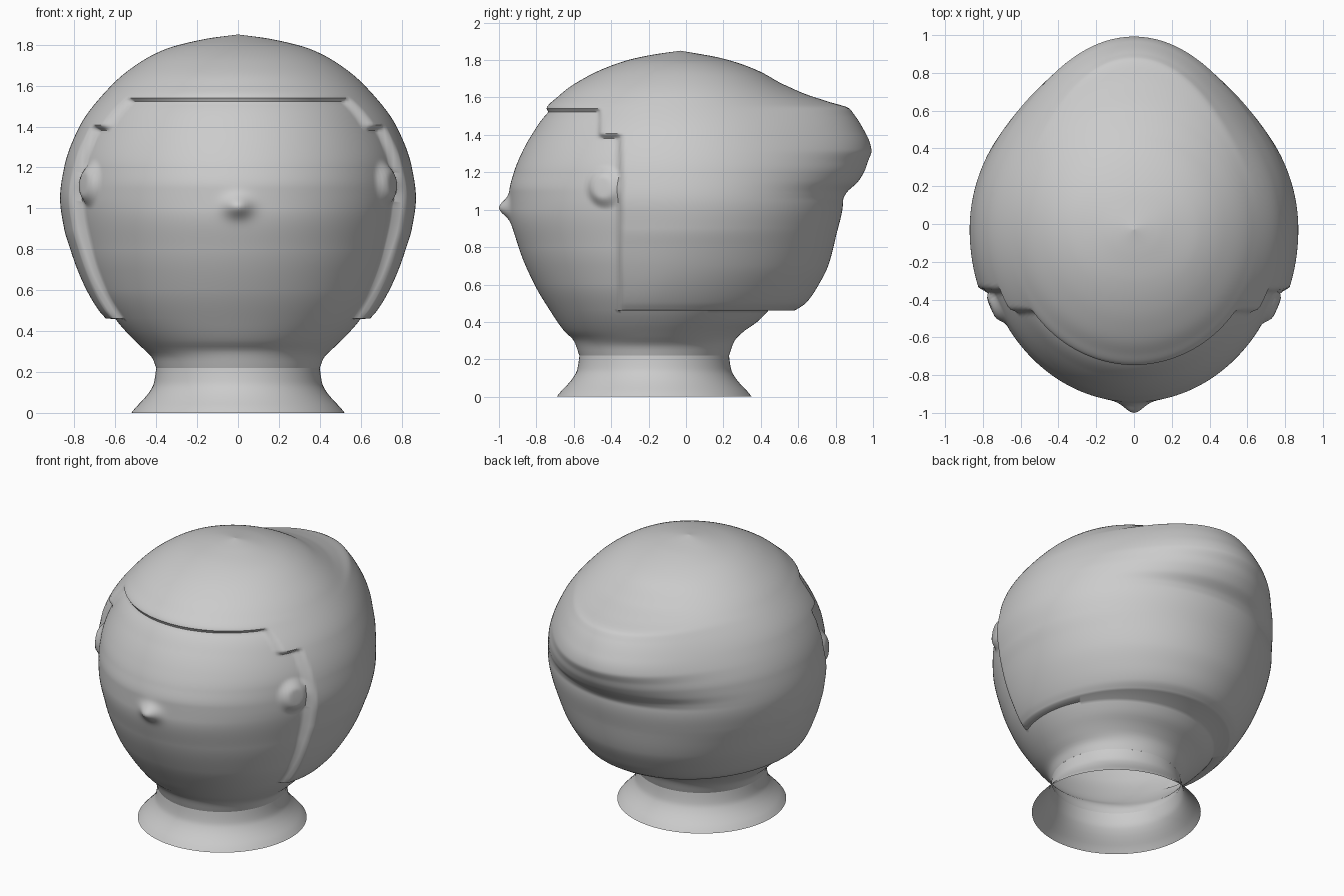
import bpy, bmesh, math

if "Cube" in bpy.data.objects:
    bpy.data.objects.remove(bpy.data.objects["Cube"])


def curve(points):
    """Monotone cubic curve through (z, value) points."""
    n = len(points)
    d = [(points[i + 1][1] - points[i][1]) / (points[i + 1][0] - points[i][0]) for i in range(n - 1)]
    m = [d[0]] + [0 if a * b <= 0 else 2 * a * b / (a + b) for a, b in zip(d, d[1:])] + [d[-1]]

    def f(z):
        z = min(max(z, points[0][0]), points[-1][0])
        i = next((k for k in range(n - 1) if z <= points[k + 1][0]), n - 2)
        (z0, v0), (z1, v1) = points[i], points[i + 1]
        h = z1 - z0
        t = (z - z0) / h
        return (v0 * (1 + 2 * t) * (1 - t) ** 2 + m[i] * h * t * (1 - t) ** 2
                + v1 * t * t * (3 - 2 * t) + m[i + 1] * h * t * t * (t - 1))
    return f


def step(v, a, b):
    t = min(max((v - a) / (b - a), 0), 1)
    return t * t * (3 - 2 * t)


def gauss(*terms):
    return math.exp(-0.5 * sum((v / s) ** 2 for v, s in terms))


def loft(name, rings):
    """Skin open rings of equal point count."""
    bm = bmesh.new()
    vs = [[bm.verts.new(p) for p in r] for r in rings]
    for a, b in zip(vs, vs[1:]):
        for i in range(len(a)):
            j = (i + 1) % len(a)
            bm.faces.new((a[i], a[j], b[j], b[i]))
    bmesh.ops.remove_doubles(bm, verts=bm.verts, dist=1e-5)
    bmesh.ops.recalc_face_normals(bm, faces=bm.faces)
    me = bpy.data.meshes.new(name)
    bm.to_mesh(me)
    bm.free()
    ob = bpy.data.objects.new(name, me)
    bpy.context.collection.objects.link(ob)
    bpy.ops.object.select_all(action='DESELECT')
    ob.select_set(True)
    bpy.context.view_layer.objects.active = ob
    bpy.ops.object.shade_smooth_by_angle(angle=math.radians(50))
    return ob


# Profiles: centre line, face (skin) and hair half width / front / back
centre = curve([(.22, -.17), (.46, -.15), (.7, -.08), (1.0, -.03), (1.85, -.03)])
face_w = curve([(.22, .40), (.27, .42), (.32, .47), (.4, .55), (.46, .60), (.6, .69), (.8, .765),
                (1.05, .81), (1.2, .80), (1.4, .73), (1.53, .64), (1.85, 0)])
face_f = curve([(.22, -.57), (.3, -.60), (.35, -.65), (.45, -.72), (.6, -.81), (.8, -.895),
                (1.0, -.943), (1.1, -.943), (1.2, -.92), (1.3, -.88), (1.4, -.825), (1.53, -.725), (1.85, -.03)])
face_b = curve([(.22, .23), (.3, .26), (.35, .31), (.4, .38), (.46, .44), (.7, .65), (1.05, .76),
                (1.5, .6), (1.85, -.03)])
hair_w = curve([(.46, .645), (.5, .68), (.6, .74), (.7, .785), (.8, .82), (.9, .85), (1.05, .87),
                (1.2, .85), (1.4, .775), (1.6, .62), (1.7, .5), (1.78, .35), (1.83, .15), (1.85, 0)])
hair_f = curve([(.46, -.76), (.8, -.94), (1.05, -.98), (1.3, -.91), (1.53, -.755), (1.56, -.735),
                (1.6, -.69), (1.65, -.63), (1.7, -.55), (1.75, -.45), (1.8, -.31), (1.83, -.17), (1.85, -.03)])
hair_b = curve([(.46, .58), (.5, .64), (.6, .71), (.7, .76), (.85, .80), (1.05, .84), (1.2, .84),
                (1.3, .81), (1.4, .76), (1.5, .70), (1.6, .60), (1.7, .465), (1.75, .37), (1.81, .19), (1.85, -.03)])
# Extra reach of the swept-back tuft
tuft = curve([(.9, 0), (1.05, 0), (1.09, .018), (1.15, .08), (1.25, .14), (1.32, .19), (1.4, .205),
              (1.5, .205), (1.54, .21), (1.58, .13), (1.63, .045), (1.7, 0), (1.85, 0)])


def head_ring(z, hair_on, n=288):
    cy, ring = centre(z), []
    fw, ff, fb = face_w(z), face_f(z), face_b(z)
    hw, hf, hb, tf = hair_w(z), hair_f(z), hair_b(z), tuft(z)
    for i in range(n):
        a = 2 * math.pi * i / n
        s, c = math.sin(a), math.cos(a)
        fx, fy = fw * s, cy + c * ((fb - cy) if c > 0 else (cy - ff))
        hx, hy = hw * s, cy + c * ((hb - cy) if c > 0 else (cy - hf))
        # Tuft pushes the back of the hair outward
        off = a if a < math.pi else a - 2 * math.pi
        push = tf * gauss((off, .42))
        hx, hy = hx + push * s, hy + push * c
        # Nose and ears on the face
        nose = .057 * gauss((fx, .045), (z - 1.01, .035)) if c < 0 else 0
        ear = .035 * step(gauss((fy + .43, .075), (z - 1.12, .085)), .35, .85)
        fx, fy = fx + ear * s, fy - nose + ear * c
        # Stepped hairline
        m = max(step(fy, -.37, -.325),
                step(fy, -.48, -.43) * step(z, 1.375, 1.41),
                step(z, 1.515, 1.545)) if hair_on else 0
        ring.append((fx + m * (hx - fx), fy + m * (hy - fy), z))
    return ring


# Head with hair: face rings, flat hair underside, hair rings, dense crown
rings = [head_ring(.22 + .24 * i / 16, False) for i in range(17)]
rings += [head_ring(.4605 + 1.0895 * i / 115, True) for i in range(116)]
rings += [head_ring(1.55 + .30 * math.sin(math.pi / 2 * i / 55), True) for i in range(1, 56)]
loft("head_with_hair", rings)

# Flared neck, open at the bottom
neck = curve([(0, .522), (.03, .497), (.06, .468), (.1, .435), (.14, .413), (.18, .405), (.22, .40)])
loft("neck", [[(neck(z) * math.sin(t), -.17 + neck(z) * math.cos(t), z)
               for t in (2 * math.pi * k / 96 for k in range(96))]
              for z in (.22 * i / 16 for i in range(17))])
